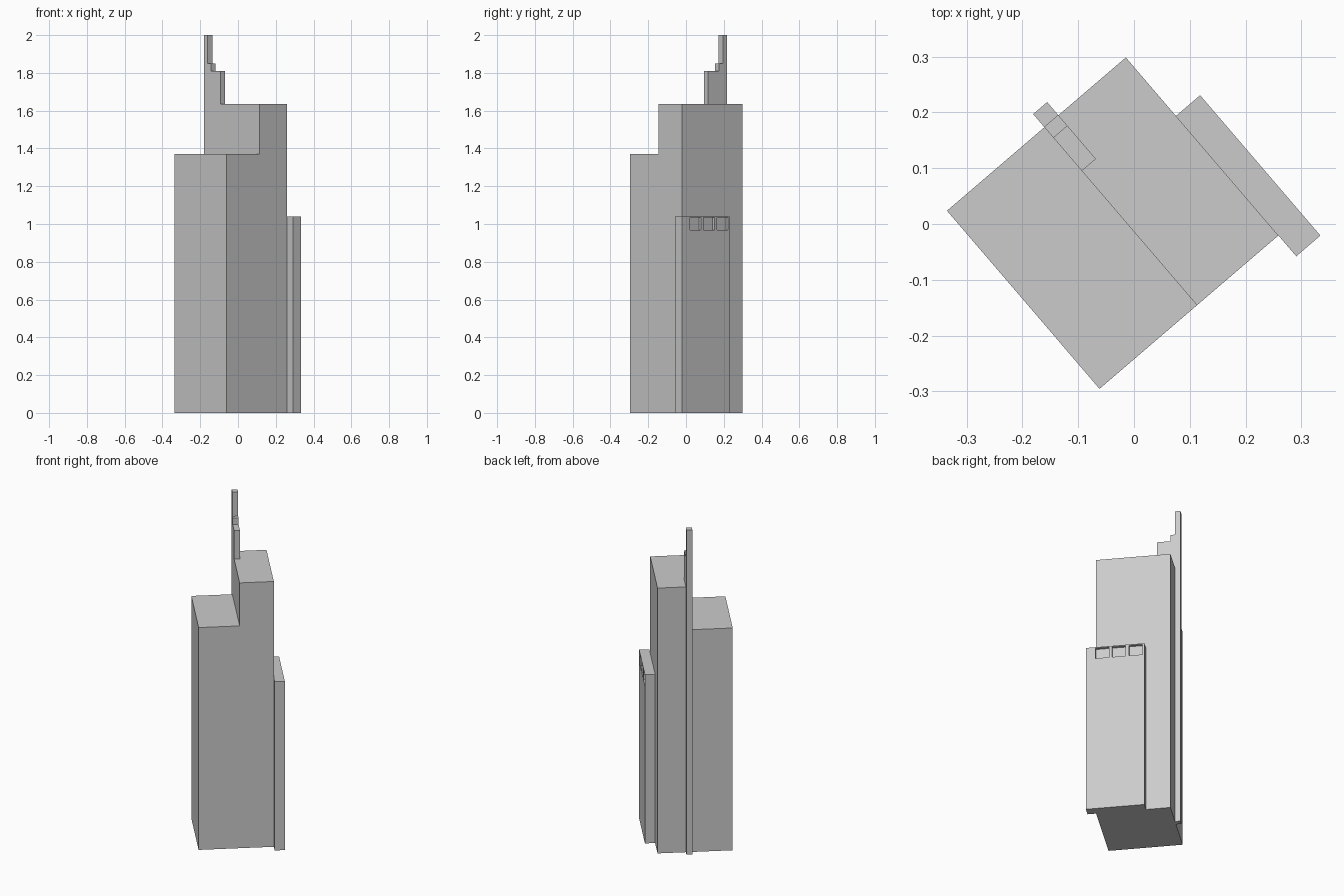
import bpy, bmesh
from math import radians
from mathutils import Matrix, Vector

if "Cube" in bpy.data.objects:
    bpy.data.objects.remove(bpy.data.objects["Cube"])

TURN = radians(40.6)  # the whole tower is turned about z


def finish(name, bm):
    bmesh.ops.recalc_face_normals(bm, faces=bm.faces)
    mesh = bpy.data.meshes.new(name)
    bm.to_mesh(mesh)
    bm.free()
    obj = bpy.data.objects.new(name, mesh)
    obj.rotation_euler.z = TURN
    bpy.context.collection.objects.link(obj)
    return obj


def box(name, x, y, z):
    size = Vector((x[1] - x[0], y[1] - y[0], z[1] - z[0]))
    centre = Vector((sum(x), sum(y), sum(z))) / 2
    bm = bmesh.new()
    bmesh.ops.create_cube(bm, size=1, matrix=Matrix.Translation(centre) @ Matrix.Diagonal(size.to_4d()))
    return finish(name, bm)


def extrude_profile(name, points, x):
    bm = bmesh.new()
    face = bm.faces.new([bm.verts.new((x[0], y, z)) for y, z in points])
    new = bmesh.ops.extrude_face_region(bm, geom=[face])["geom"]
    bmesh.ops.translate(bm, vec=(x[1] - x[0], 0, 0),
                        verts=[v for v in new if isinstance(v, bmesh.types.BMVert)])
    return finish(name, bm)


# Two main blocks of different height
box("lower_block", (-0.239, -0.009), (-0.184, 0.236), (0, 1.37))
box("upper_block", (-0.009, 0.183), (-0.184, 0.236), (0, 1.635))

# Thin stepped fin running up the back and over the roof
extrude_profile("stepped_fin", [
    (0.236, 0), (0.267, 0), (0.267, 2.0), (0.236, 2.0), (0.236, 1.85),
    (0.211, 1.85), (0.211, 1.81), (0.133, 1.81), (0.133, 1.635), (0.236, 1.635),
], (-0.009, 0.024))

# Side slab with three recessed openings near the top
slab = box("side_slab", (0.183, 0.240), (-0.233, 0.098), (0, 1.04))
for i in range(3):
    y = -0.179 + i * 0.095
    cutter = box("opening_cutter", (0.224, 0.26), (y, y + 0.077), (0.968, 1.034))
    cutter.hide_render = True
    cut = slab.modifiers.new("opening", 'BOOLEAN')
    cut.operation = 'DIFFERENCE'
    cut.solver = 'EXACT'
    cut.object = cutter
    bpy.context.view_layer.objects.active = slab
    bpy.ops.object.modifier_apply(modifier=cut.name)
    bpy.data.objects.remove(cutter)
